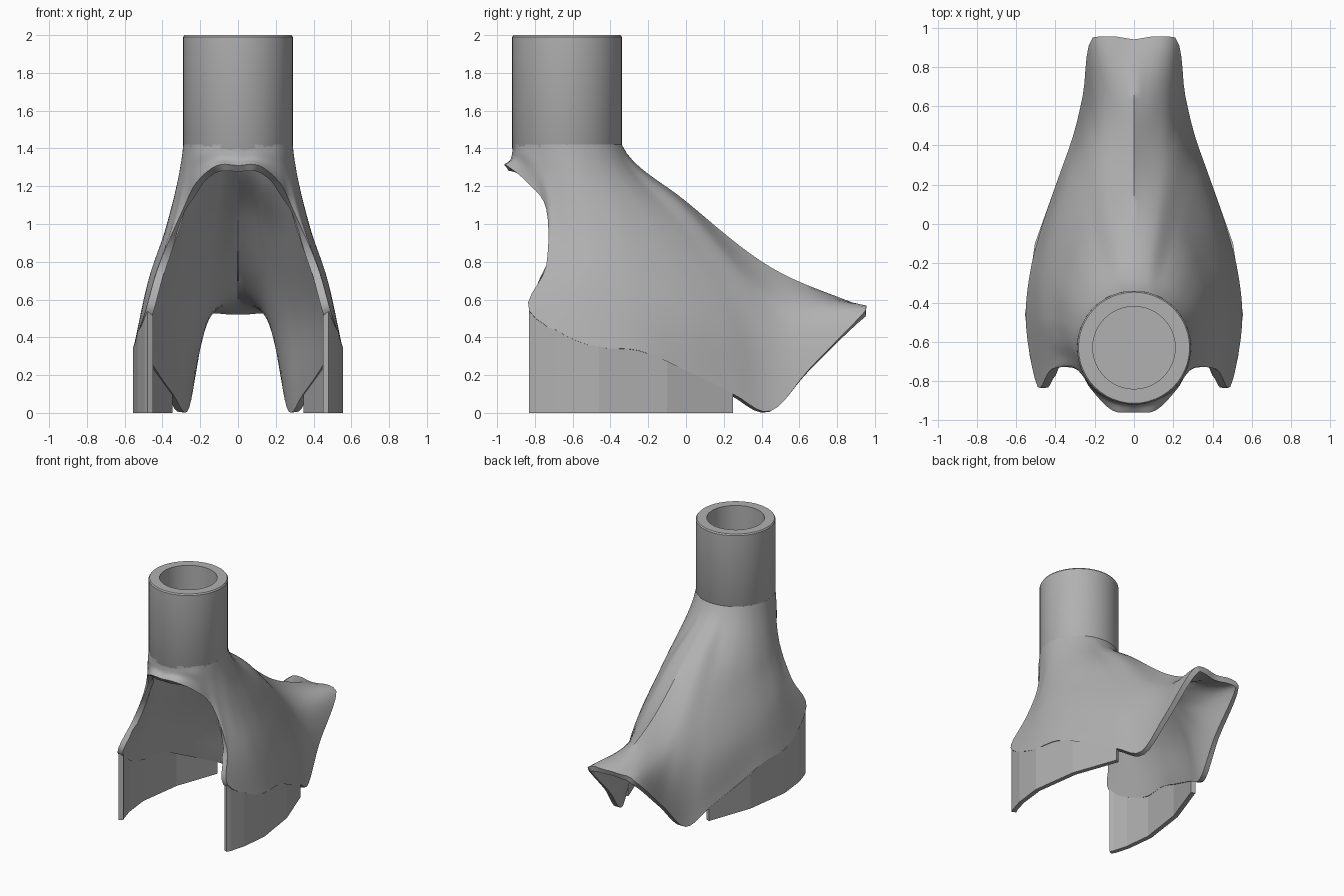
import bpy, bmesh, math
from mathutils import Vector

if "Cube" in bpy.data.objects:
    bpy.data.objects.remove(bpy.data.objects["Cube"])

grey = bpy.data.materials.new("plain grey")
grey.use_nodes = True
GREY = (0.44, 0.44, 0.44, 1)
grey.diffuse_color = GREY
grey.node_tree.nodes["Principled BSDF"].inputs["Base Color"].default_value = GREY

TUBE_Y, TUBE_R, BORE_R = -0.63, 0.29, 0.21
COLLAR_Z = 1.42


def make_object(name, verts, faces):
    mesh = bpy.data.meshes.new(name)
    mesh.from_pydata(verts, [], faces)
    mesh.materials.append(grey)
    obj = bpy.data.objects.new(name, mesh)
    bpy.context.collection.objects.link(obj)
    bpy.ops.object.select_all(action='DESELECT')
    obj.select_set(True)
    bpy.context.view_layer.objects.active = obj
    return obj


def shade(degrees):
    bpy.ops.object.shade_smooth_by_angle(angle=math.radians(degrees))


def mirrored_shell(obj, thickness):
    """Mirror a half surface and thicken it inwards."""
    mirror = obj.modifiers.new("mirror", 'MIRROR')
    mirror.merge_threshold = 0.002
    solid = obj.modifiers.new("thickness", 'SOLIDIFY')
    solid.thickness = thickness
    solid.offset = -1
    for name in ("mirror", "thickness"):
        bpy.ops.object.modifier_apply(modifier=name)


def spline(points, steps, before=None):
    """Smooth curve through the points, as a list of vectors."""
    p = [Vector(q) for q in points]
    p = [before or p[0] * 2 - p[1]] + p + [p[-1] * 2 - p[-2]]
    out = []
    for a, b, c, d in zip(p, p[1:], p[2:], p[3:]):
        for k in range(steps):
            t = k / steps
            out.append(b + (c - a) * (t / 2) + (a * 2 - b * 5 + c * 4 - d) * (t * t / 2)
                       + (b * 3 - a - c * 3 + d) * (t ** 3 / 2))
    return out + [p[-2]]


# Ribs of the flared body, front to back: collar angle, two mid points, rim point
ribs = [
    (0, (0, -.92, 1.38), (0, -.93, 1.34), (0, -.96, 1.31)),
    (22, (.11, -.9, 1.38), (.11, -.91, 1.34), (.11, -.95, 1.31)),
    (45, (.21, -.84, 1.36), (.21, -.84, 1.3), (.22, -.84, 1.22)),
    (65, (.27, -.75, 1.3), (.28, -.75, 1.2), (.29, -.74, 1.08)),
    (80, (.31, -.67, 1.2), (.355, -.68, .98), (.42, -.74, .78)),
    (95, (.36, -.58, 1.05), (.44, -.61, .78), (.49, -.83, .54)),
    (108, (.375, -.48, 1), (.475, -.48, .7), (.55, -.52, .36)),
    (122, (.36, -.34, .98), (.47, -.27, .63), (.53, -.25, .33)),
    (135, (.31, -.17, .95), (.42, -.02, .55), (.465, 0, .22)),
    (147, (.26, -.06, .94), (.35, .18, .5), (.38, .25, .1)),
    (157, (.21, 0, .96), (.28, .31, .5), (.31, .45, .01)),
    (166, (.14, .02, 1.04), (.21, .43, .54), (.26, .66, .24)),
    (174, (.08, .01, 1.09), (.14, .5, .61), (.21, .95, .54)),
    (180, (0, 0, 1.12), (0, .45, .77), (0, .94, .56)),
]
curves = []
for angle, *rest in ribs:
    a = math.radians(angle)
    collar = Vector((TUBE_R * math.sin(a), TUBE_Y - TUBE_R * math.cos(a), COLLAR_Z))
    drop = Vector((0, 0, (collar - Vector(rest[0])).length))
    curves.append(spline([collar] + rest, 8, collar + drop))

# Flared body: loft the ribs row by row
rows = [spline(row, 5) for row in zip(*curves)]
n = len(rows[0])
verts = [v for row in rows for v in row]
for v in verts:
    v.x = max(v.x, 0)
    v.y = min(v.y, 0.955)
    v.z = max(v.z, 0)
for row in rows:
    row[0].x = row[-1].x = 0
faces = [(r * n + c, (r + 1) * n + c, (r + 1) * n + c + 1, r * n + c + 1)
         for r in range(len(rows) - 1) for c in range(n - 1)]
body = make_object("flared_body", verts, faces)
mirrored_shell(body, 0.042)
shade(40)

# Skirt walls: flat upright panels reaching up to the body's lower rim
rim = rows[-1][25:51]


def rim_height(y):
    for a, b in zip(rim, rim[1:]):
        if a.y <= y <= b.y:
            return a.z + (b.z - a.z) * (y - a.y) / (b.y - a.y)
    return rim[0].z if y < rim[0].y else rim[-1].z


plan = [(.48, -.83), (.495, -.8), (.53, -.68), (.555, -.46), (.505, -.1), (.38, .25)]
outline = []
for (x0, y0), (x1, y1) in zip(plan, plan[1:]):
    outline += [(x0 + (x1 - x0) * k / 6, y0 + (y1 - y0) * k / 6) for k in range(6)]
outline.append(plan[-1])
wall, panels = [], []
for i, (x, y) in enumerate(outline):
    wall += [(x, y, 0), (x, y, rim_height(y) + 0.005)]
    if i:
        j = 2 * i
        panels.append((j - 2, j, j + 1, j - 1))
skirt = make_object("skirt_walls", wall, panels)
mirrored_shell(skirt, 0.035)

# Neck tube: a turned profile with a closed bore floor
profile = [(0, 1.36), (.27, 1.36), (TUBE_R, 1.4), (TUBE_R, 1.99), (.283, 2),
           (BORE_R, 2), (BORE_R, COLLAR_Z), (0, COLLAR_Z)]
bm = bmesh.new()
ring = [bm.verts.new((r, 0, z)) for r, z in profile]
edges = [bm.edges.new(pair) for pair in zip(ring, ring[1:])]
bmesh.ops.spin(bm, geom=ring + edges, cent=(0, 0, 0), axis=(0, 0, 1),
               angle=math.tau, steps=48)
bmesh.ops.remove_doubles(bm, verts=bm.verts, dist=0.0005)
bmesh.ops.recalc_face_normals(bm, faces=bm.faces)
bmesh.ops.translate(bm, verts=bm.verts, vec=(0, TUBE_Y, 0))
tube = make_object("neck_tube", [], [])
bm.to_mesh(tube.data)
bm.free()
shade(30)
